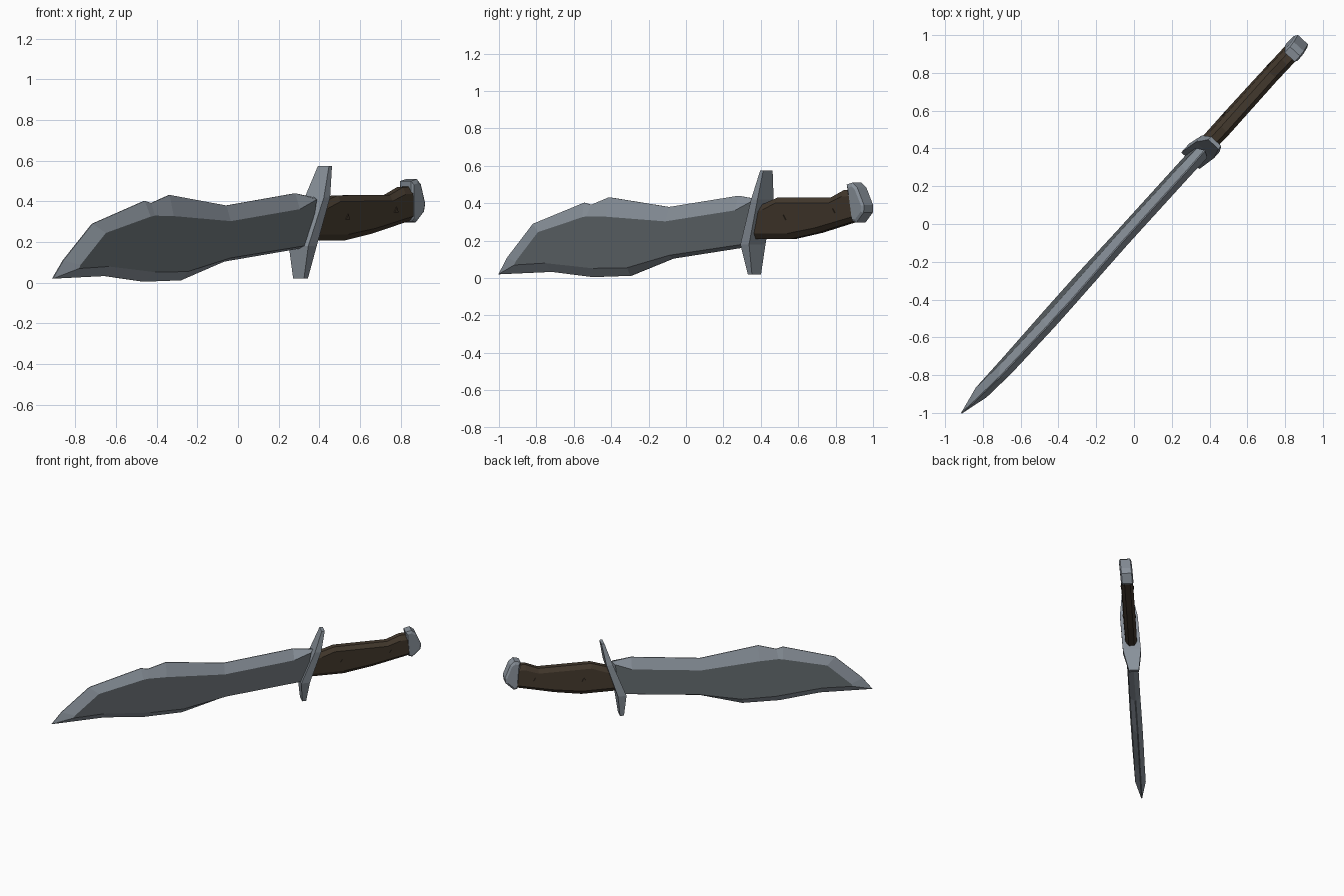
import bpy, bmesh, math
from mathutils import Matrix

if "Cube" in bpy.data.objects:
    bpy.data.objects.remove(bpy.data.objects["Cube"])

# Local frame: s along the knife, v across its thickness, z up.
# The whole knife lies diagonally, with a slight roll and yaw.
C, S = 0.677, 0.736
LEAN = Matrix(((1, 0, 0, 0), (0.015, 1, -0.085, 0.016), (0, 0, 1, 0), (0, 0, 0, 1)))
TURN = Matrix(((C, -S, 0, 0), (S, C, 0, 0), (0, 0, 1, 0), (0, 0, 0, 1)))
PLACE = TURN @ LEAN


def material(name, color):
    m = bpy.data.materials.new(name)
    m.diffuse_color = (*color, 1)
    m.use_nodes = True
    m.node_tree.nodes["Principled BSDF"].inputs["Base Color"].default_value = m.diffuse_color
    return m


STEEL = material("light_steel", (0.25, 0.285, 0.325))
FLAT = material("dark_steel", (0.125, 0.143, 0.156))
WOOD = material("dark_wood", (0.056, 0.040, 0.026))


def loft(name, rings, mats, cap_mat=0):
    """Skin a list of closed rings and cap both ends."""
    bm = bmesh.new()
    loops = [[bm.verts.new(p) for p in ring] for ring in rings]
    n = len(loops[0])
    for a, b in zip(loops, loops[1:]):
        for i in range(n):
            j = (i + 1) % n
            bm.faces.new((a[i], a[j], b[j], b[i]))
    for cap in (loops[0], loops[-1]):
        bm.faces.new(cap).material_index = cap_mat
    bmesh.ops.recalc_face_normals(bm, faces=bm.faces)
    mesh = bpy.data.meshes.new(name)
    bm.to_mesh(mesh)
    bm.free()
    mesh.transform(PLACE)
    for m in mats:
        mesh.materials.append(m)
    obj = bpy.data.objects.new(name, mesh)
    bpy.context.collection.objects.link(obj)
    return obj


def bevelled_plate(name, outer, inner, t_outer, t_inner, mats, cap_mat=0):
    """Symmetric plate: thin outer outline, thicker inner face."""
    layers = ((inner, t_inner), (outer, t_outer), (outer, -t_outer), (inner, -t_inner))
    return loft(name, [[(s, v, z) for s, z in pts] for pts, v in layers], mats, cap_mat)


# Blade: swept outline with ground bevels around a darker flat
blade_outer = [(-1.355, .02), (-1.285, .11), (-1.087, .29), (-.712, .403), (-.661, .392),
               (-.531, .432), (-.106, .38), (.396, .44), (.54, .42), (.49, .172),
               (-.097, .104), (-.407, .012), (-.68, .005), (-.972, .033)]
blade_inner = [(-1.205, .07), (-1.195, .088), (-1.023, .245), (-.70, .325), (-.67, .33),
               (-.53, .328), (-.106, .303), (.399, .362), (.52, .41), (.49, .186),
               (-.09, .122), (-.40, .055), (-.643, .052), (-.984, .08)]
bevelled_plate("blade", blade_outer, blade_inner, 0.003, 0.038, [STEEL, FLAT], 1)

# Guard: slanted cross bar, wide in the middle (z, blade side s, handle side s, half width)
guard = [(.02, .463, .492, .036), (.18, .448, .510, .065), (.42, .542, .588, .064),
         (.575, .595, .617, .037)]
loft("guard", [[(a, -w, z), (b, -w, z), (b, w, z), (a, w, z)] for z, a, b, w in guard], [STEEL])

# Handle: wooden grip with chamfered edges
grip_outer = [(.53, .38), (.60, .40), (.692, .43), (1.077, .432), (1.17, .47), (1.25, .475),
              (1.25, .308), (.965, .242), (.765, .208), (.51, .208)]
grip_inner = [(.53, .345), (.60, .365), (.692, .40), (1.077, .402), (1.17, .435), (1.25, .44),
              (1.25, .33), (.965, .268), (.765, .238), (.51, .238)]
bevelled_plate("handle", grip_outer, grip_inner, 0.020, 0.042, [WOOD])

# Rivets: small three-sided studs on both sides of the grip
for k, (s, z) in enumerate(((.75, .32), (1.105, .355))):
    for side in (-1, 1):
        tri = [(s + .017 * math.cos(a), z + .017 * math.sin(a))
               for a in (math.radians(90 + 120 * i) for i in range(3))]
        loft(f"rivet_{k}_{side}", [[(p, side * v, q) for p, q in tri] for v in (.038, .047)], [WOOD])

# Pommel: faceted steel end cap
cap_outer = [(1.208, .50), (1.25, .510), (1.282, .485), (1.324, .39), (1.318, .35),
             (1.262, .297), (1.235, .303)]
cap_inner = [(1.222, .482), (1.25, .490), (1.272, .472), (1.310, .388), (1.305, .355),
             (1.260, .312), (1.238, .318)]
bevelled_plate("pommel", cap_outer, cap_inner, 0.036, 0.045, [STEEL])
